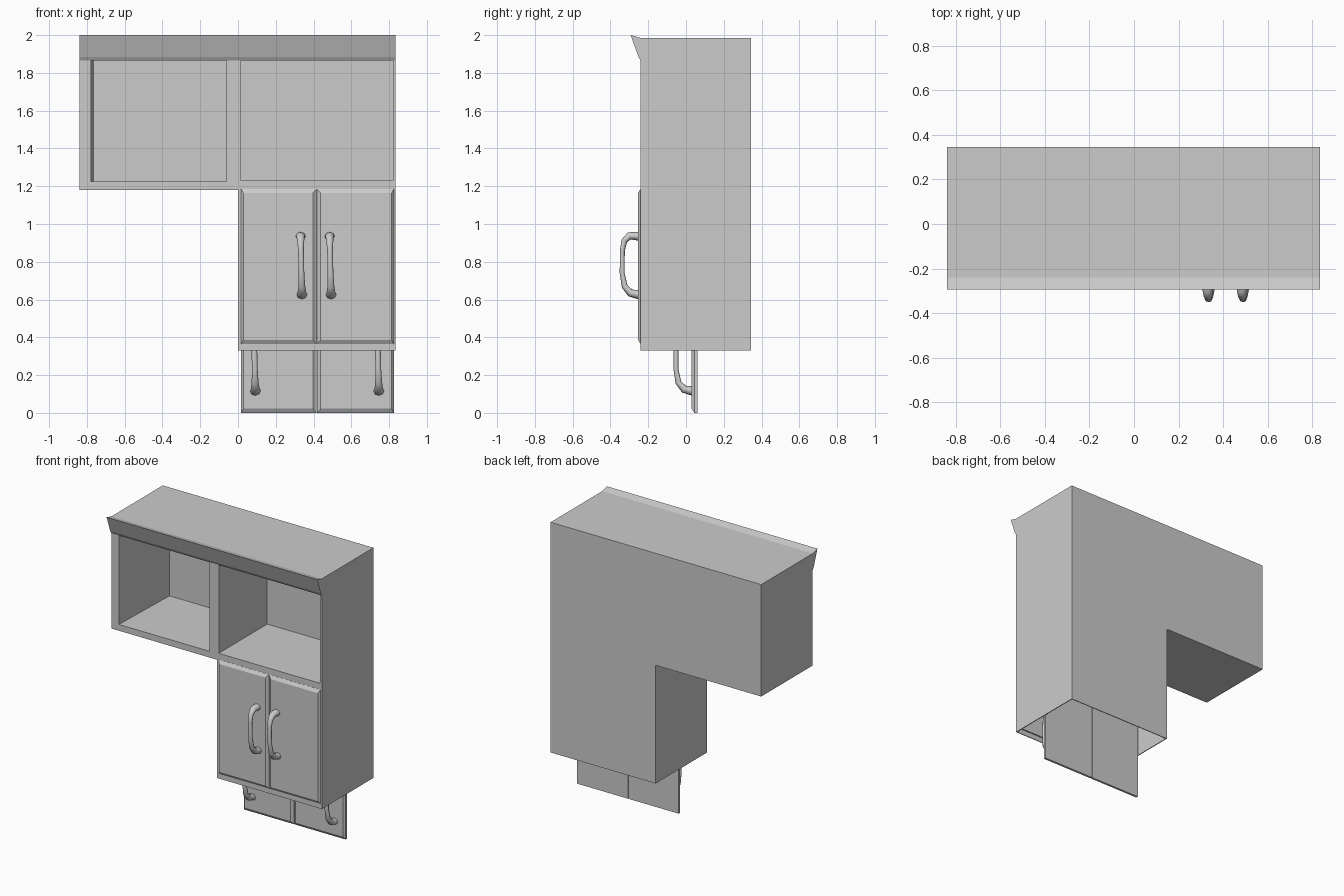
import bpy, bmesh, math

if "Cube" in bpy.data.objects:
    bpy.data.objects.remove(bpy.data.objects["Cube"])

BODY_FRONT, BODY_BACK, BODY_TOP = -0.24, 0.345, 1.985


def mesh_object(name, bm):
    bmesh.ops.recalc_face_normals(bm, faces=bm.faces)
    mesh = bpy.data.meshes.new(name)
    bm.to_mesh(mesh)
    bm.free()
    ob = bpy.data.objects.new(name, mesh)
    bpy.context.collection.objects.link(ob)
    return ob


def extrude_profile(name, points, offset):
    """Closed 3D polygon pushed along an offset vector."""
    bm = bmesh.new()
    face = bm.faces.new([bm.verts.new(p) for p in points])
    res = bmesh.ops.extrude_face_region(bm, geom=[face], use_keep_orig=True)
    moved = [g for g in res["geom"] if isinstance(g, bmesh.types.BMVert)]
    bmesh.ops.translate(bm, verts=moved, vec=offset)
    return mesh_object(name, bm)


def loft_rects(name, rings):
    """Solid through rectangles (x0, x1, z0, z1, y), front to back."""
    bm = bmesh.new()
    loops = []
    for x0, x1, z0, z1, y in rings:
        loops.append([bm.verts.new((x, y, z)) for x, z in
                      ((x0, z0), (x1, z0), (x1, z1), (x0, z1))])
    bm.faces.new(loops[0])
    bm.faces.new(loops[-1])
    for a, b in zip(loops, loops[1:]):
        for i in range(4):
            j = (i + 1) % 4
            bm.faces.new((a[i], a[j], b[j], b[i]))
    return mesh_object(name, bm)


# L-shaped carcass
outline = [(-0.84, 1.18), (0, 1.18), (0, 0.33), (0.835, 0.33),
           (0.835, BODY_TOP), (-0.84, BODY_TOP)]
body = extrude_profile("cabinet_body", [(x, BODY_FRONT, z) for x, z in outline],
                       (0, BODY_BACK - BODY_FRONT, 0))

# Two open shelves, and the hollow column that is open underneath
cutters = [
    loft_rects("left_shelf_cutter", [(-0.781, -0.06, 1.225, 1.87, -0.30),
                                     (-0.762, -0.06, 1.225, 1.87, 0.31)]),
    loft_rects("right_shelf_cutter", [(0.015, 0.82, 1.23, 1.868, -0.30),
                                      (0.015, 0.82, 1.23, 1.868, 0.31)]),
    loft_rects("column_cutter", [(0.006, 0.829, 0.2, 1.22, -0.234),
                                 (0.006, 0.829, 0.2, 1.22, 0.339)]),
]
for cutter in cutters:
    mod = body.modifiers.new(cutter.name, "BOOLEAN")
    mod.operation = "DIFFERENCE"
    mod.solver = "EXACT"
    mod.object = cutter
bpy.context.view_layer.objects.active = body
body.select_set(True)
for cutter in cutters:
    bpy.ops.object.modifier_apply(modifier=cutter.name)
    bpy.data.objects.remove(cutter)

# Flared crown moulding along the top front edge
crown = [(-0.24, 1.865), (-0.252, 1.885), (-0.293, 2.0), (-0.24, BODY_TOP)]
extrude_profile("crown_moulding", [(-0.84, y, z) for y, z in crown], (1.675, 0, 0))


# Doors with chamfered front edges
def door(name, x0, x1, z0, z1, y, outer_left):
    left, right = (0.012, 0.02) if outer_left else (0.02, 0.012)
    loft_rects(name, [
        (x0 + left, x1 - right, z0 + 0.022, z1 - 0.022, y),
        (x0, x1, z0, z1, y + 0.014),
        (x0, x1, z0, z1, y + 0.03)])


# Bow handles: a swept tube, flared at both feet
def handle(name, x, y, z):
    path = [(0.005, 0.935, 1.6), (-0.045, 0.937, 1.4), (-0.072, 0.91, 1.1),
            (-0.082, 0.86, 0.9), (-0.083, 0.74, 0.9), (-0.07, 0.67, 1.1),
            (-0.04, 0.635, 1.4), (0.005, 0.626, 1.7)]
    curve = bpy.data.curves.new(name, "CURVE")
    curve.dimensions = "3D"
    curve.bevel_depth = 0.0145
    curve.bevel_resolution = 2
    curve.use_fill_caps = True
    spline = curve.splines.new("POLY")
    spline.points.add(len(path) - 1)
    for pt, (py, pz, r) in zip(spline.points, path):
        pt.co = ((0.78 - pz) * 0.02, py, pz - 0.78, 1)
        pt.radius = r
    spline.use_smooth = True
    ob = bpy.data.objects.new(name, curve)
    ob.location = (x, y, z)
    ob.scale.x = 1.15
    bpy.context.collection.objects.link(ob)


# Upper pair flush on the front, lower pair set back inside the column
for level, z0, y, handle_z, handle_xs in (
        ("upper", 0.365, -0.255, 0.78, (0.335, 0.489)),
        ("lower", 0.005 - 0.005, 0.03, 0.27, (0.088, 0.742))):
    for side, x0, x1, hx in (("left", 0.017, 0.416, handle_xs[0]),
                             ("right", 0.418, 0.825, handle_xs[1])):
        door(f"{level}_{side}_door", x0, x1, z0, z0 + 0.82, y, side == "left")
        handle(f"{level}_{side}_handle", hx, y, handle_z)
